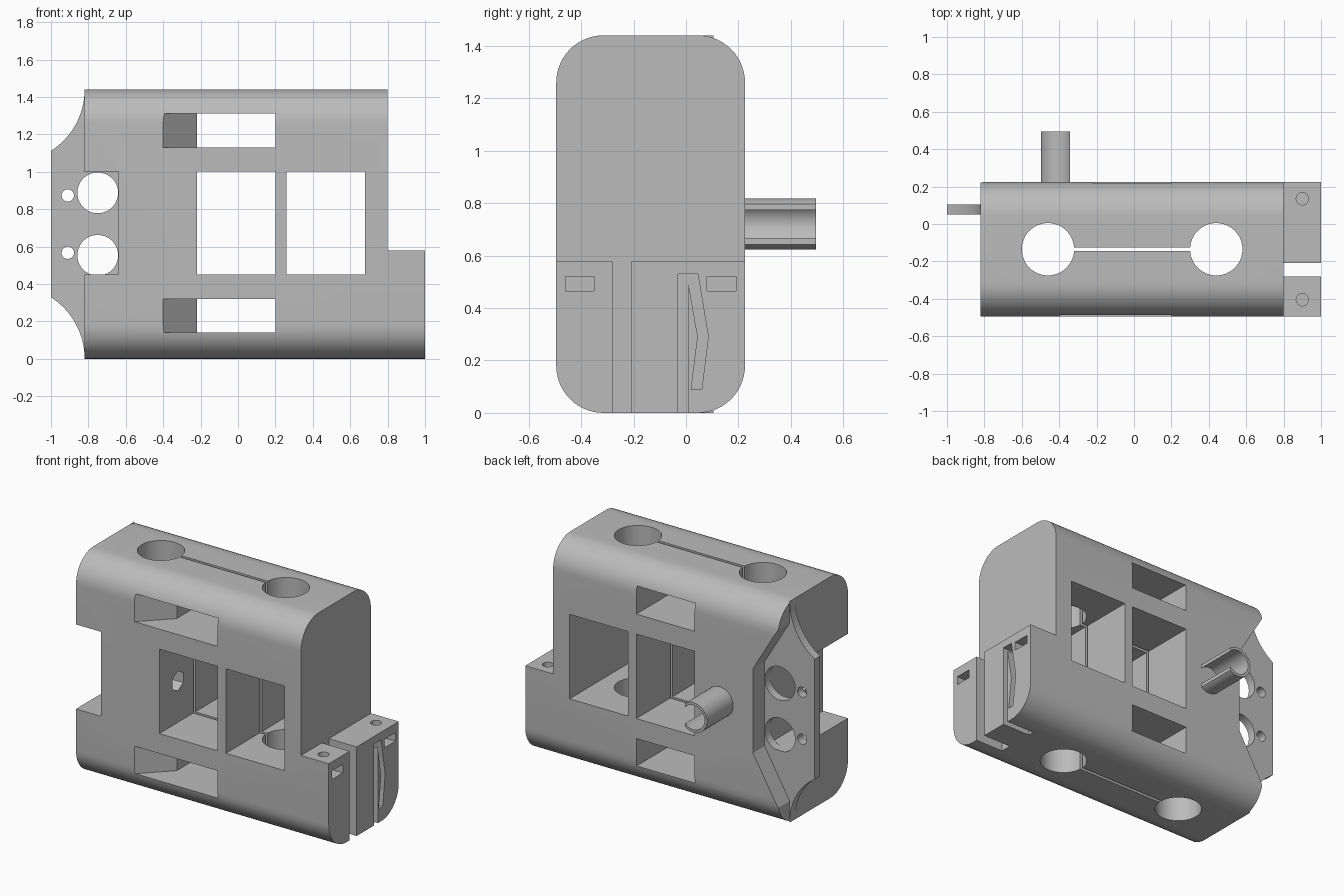
import bpy, bmesh, math
from mathutils import Vector

if "Cube" in bpy.data.objects:
    bpy.data.objects.remove(bpy.data.objects["Cube"])

grey = bpy.data.materials.new("plain grey")
grey.use_nodes = True
colour = (0.5, 0.5, 0.5, 1)
grey.diffuse_color = colour
grey.node_tree.nodes["Principled BSDF"].inputs["Base Color"].default_value = colour

PLACE = {"x": lambda u, v, d: (d, u, v),
         "y": lambda u, v, d: (u, d, v),
         "z": lambda u, v, d: (u, v, d)}


def prism(name, outline, axis, start, end):
    """Extrude a flat outline along an axis."""
    bm = bmesh.new()
    place = PLACE[axis]
    base = bm.faces.new([bm.verts.new(place(u, v, start)) for u, v in outline])
    moved = bmesh.ops.extrude_face_region(bm, geom=[base])["geom"]
    verts = [g for g in moved if isinstance(g, bmesh.types.BMVert)]
    bmesh.ops.translate(bm, verts=verts, vec=Vector(place(0, 0, end - start)))
    bmesh.ops.recalc_face_normals(bm, faces=bm.faces)
    mesh = bpy.data.meshes.new(name)
    bm.to_mesh(mesh)
    bm.free()
    mesh.materials.append(grey)
    ob = bpy.data.objects.new(name, mesh)
    bpy.context.collection.objects.link(ob)
    return ob


def arc(u, v, r, a0, a1, n):
    angles = [math.radians(a0 + (a1 - a0) * i / n) for i in range(n + 1)]
    return [(u + r * math.cos(a), v + r * math.sin(a)) for a in angles]


def circle(u, v, r, n=40, turn=0):
    return arc(u, v, r, turn, 360 + turn, n)[:-1]


def rect(u0, u1, v0, v1):
    return [(u0, v0), (u1, v0), (u1, v1), (u0, v1)]


def activate(ob):
    bpy.ops.object.select_all(action="DESELECT")
    ob.select_set(True)
    bpy.context.view_layer.objects.active = ob


def cut(target, outline, axis, start, end):
    cutter = prism("cutter", outline, axis, start, end)
    cutter.hide_render = True
    mod = target.modifiers.new("cut", "BOOLEAN")
    mod.operation = "DIFFERENCE"
    mod.solver = "EXACT"
    mod.object = cutter
    activate(target)
    bpy.ops.object.modifier_apply(modifier=mod.name)
    bpy.data.objects.remove(cutter)


def smooth(ob):
    activate(ob)
    bpy.ops.object.shade_smooth_by_angle(angle=math.radians(25))


FRONT, BACK, TOP, R = -0.495, 0.225, 1.44, 0.18
MID = TOP / 2

# Rounded housing with its low side block
profile = (arc(BACK - R, TOP - R, R, 0, 90, 14) + arc(FRONT + R, TOP - R, R, 90, 180, 14)
           + arc(FRONT + R, R, R, 180, 270, 14) + arc(BACK - R, R, R, 270, 360, 14))
body = prism("housing", profile, "x", -0.82, 1.0)
cut(body, rect(0.80, 1.2, 0.58, 1.6), "y", -1, 1)

# Vertical rod bores joined by a thin slit
for x in (-0.46, 0.44):
    cut(body, circle(x, -0.135, 0.14, 48), "z", -0.1, 1.6)
cut(body, rect(-0.34, 0.32, -0.145, -0.125), "z", -0.1, 1.6)

# Square windows
for x0, x1 in ((-0.22, 0.20), (0.26, 0.68)):
    cut(body, rect(x0, x1, 0.45, 1.0), "y", -1, 1)

# Flared strap slots above and below
flare = [(-0.42, FRONT - 0.02), (0.20, FRONT - 0.02), (0.20, 0.4),
         (-0.22, 0.4), (-0.22, FRONT + R)]
for z in (0.14, 1.13):
    cut(body, flare, "z", z, z + 0.18)

# Side notch and the sloped recess behind the plate
cut(body, rect(-1, -0.64, 0.45, 1.0), "y", -1, 1)
cut(body, [(-0.64, 0.45), (-0.64, 1.0), (-0.82, 1.3), (-0.9, 1.3), (-0.9, 0.14), (-0.82, 0.14)],
    "y", 0.105, 0.4)

# Hexagonal cross bore
cut(body, circle(-0.305, MID, 0.065, 6, 30), "x", -0.7, -0.1)

# Side block: gap, bent spring slit, screw holes and nut pockets
cut(body, rect(-0.28, -0.208, -0.1, 0.7), "x", 0.80, 1.2)
spring = [(-0.03, -0.1), (-0.03, 0.53), (0.045, 0.53), (0.085, 0.29), (0.06, 0.09),
          (0.02, 0.09), (0.045, 0.29), (0.01, 0.49), (0.01, -0.1)]
cut(body, spring, "x", 0.80, 1.2)
for y in (-0.405, 0.135):
    cut(body, circle(0.9, y, 0.033, 24), "z", 0.3, 0.7)
    cut(body, rect(y - 0.055, y + 0.055, 0.465, 0.52), "x", 0.84, 1.2)
smooth(body)

# Mounting plate with concave shoulders
shoulder = arc(-1.21, TOP, 0.39, 0, -57.5, 16)
outline = (shoulder + [(x, TOP - z) for x, z in reversed(shoulder)]
           + [(-0.82, 0.45), (-0.64, 0.45), (-0.64, 1.0), (-0.82, 1.0)])
plate = prism("mounting_plate", outline, "y", 0.05, 0.105)
for x, dz, r in ((-0.75, 0.167, 0.109), (-0.91, 0.153, 0.033)):
    for side in (-1, 1):
        cut(plate, circle(x, MID + side * dz, r), "y", -0.5, 0.5)
smooth(plate)

# Open clip tube on the back
clip = prism("clip_tube", circle(-0.40, MID, 0.0975), "y", BACK - 0.01, 0.495)
cut(clip, circle(-0.40, MID, 0.08), "y", 0, 0.7)
cut(clip, rect(-0.341, -0.2, 0.5, 1.0), "y", 0, 0.7)
smooth(clip)
